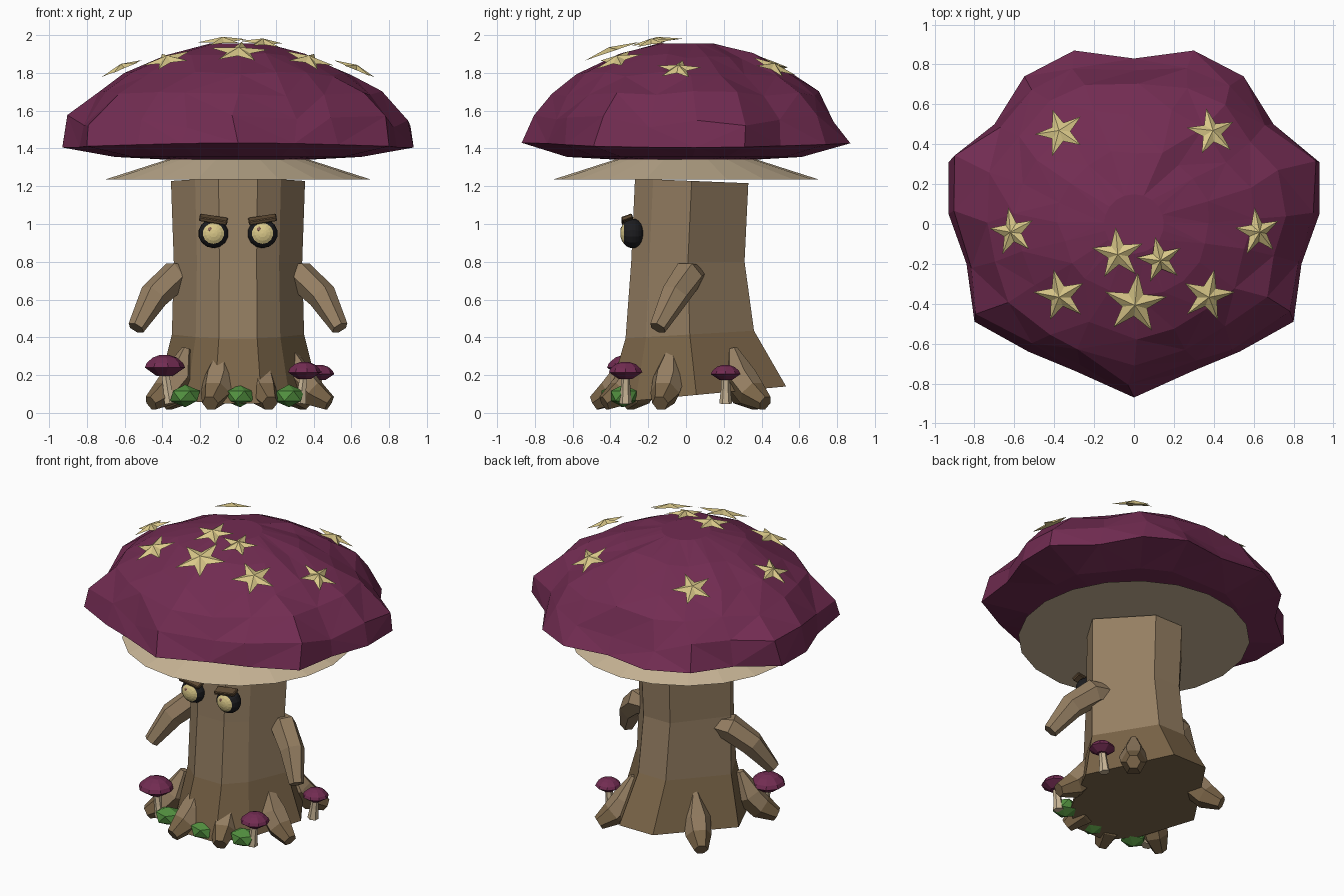
import bpy, bmesh, random
from math import sin, cos, pi, radians, atan2, hypot
from mathutils import Vector, Matrix

random.seed(4)
if "Cube" in bpy.data.objects:
    bpy.data.objects.remove(bpy.data.objects["Cube"])


def material(name, r, g, b):
    m = bpy.data.materials.new(name)
    m.use_nodes = True
    m.diffuse_color = (r, g, b, 1)
    m.node_tree.nodes["Principled BSDF"].inputs["Base Color"].default_value = (r, g, b, 1)
    return m


PURPLE = material("cap purple", .168, .025, .084)
BARK = material("bark brown", .30, .21, .122)
DARK = material("root brown", .2, .132, .066)
CREAM = material("gill cream", .59, .47, .31)
GOLD = material("star yellow", .70, .58, .25)
BLACK = material("eye black", .012, .012, .014)
BROW = material("brow brown", .115, .07, .034)
GREEN = material("moss green", .085, .28, .05)
PUPIL = material("glint tan", .33, .17, .12)


def finish(name, bm, *mats):
    bmesh.ops.recalc_face_normals(bm, faces=bm.faces)
    mesh = bpy.data.meshes.new(name)
    bm.to_mesh(mesh)
    bm.free()
    for m in mats:
        mesh.materials.append(m)
    ob = bpy.data.objects.new(name, mesh)
    bpy.context.collection.objects.link(ob)
    return ob


def loft(rings):
    """Skin a list of equal-sized point rings and close both ends."""
    bm = bmesh.new()
    rows = [[bm.verts.new(p) for p in ring] for ring in rings]
    n = len(rows[0])
    for a, b in zip(rows, rows[1:]):
        for i in range(n):
            j = (i + 1) % n
            bm.faces.new((a[i], a[j], b[j], b[i]))
    bm.faces.new(rows[0])
    bm.faces.new(rows[-1])
    return bm


def circle(r, z, n, x=0, y=0):
    return [(x + r * cos(2 * pi * i / n), y + r * sin(2 * pi * i / n), z) for i in range(n)]


def tube(path, radii, n=6):
    pts = [Vector(p) for p in path]
    rings = []
    for i, (p, r) in enumerate(zip(pts, radii)):
        d = (pts[min(i + 1, len(pts) - 1)] - pts[max(i - 1, 0)]).normalized()
        side = d.cross(Vector((0, 0, 1)))
        if side.length < .01:
            side = Vector((1, 0, 0))
        side.normalize()
        up = side.cross(d)
        rings.append([p + r * (side * cos(2 * pi * k / n) + up * sin(2 * pi * k / n))
                      for k in range(n)])
    return loft(rings)


def mirrored(half):
    """Complete an outline given from front to back along +x."""
    return half + [(-x, y) for x, y in reversed(half) if x > 0]


# Big cap: a lobed outline shrunk ring by ring into a faceted dome
outline = mirrored([(0, -.87), (.3, -.735), (.53, -.64), (.8, -.49), (.84, -.2), (.93, .05),
                    (.93, .31), (.7, .5), (.55, .74), (.3, .87), (0, .83)])
levels = [(.3, 1.335), (.72, 1.355), (1, 1.43), (.91, 1.55), (.82, 1.69),
          (.655, 1.79), (.42, 1.89), (.17, 1.955)]
rings = []
for k, (s, z) in enumerate(levels):
    ring = []
    for x, y in outline:
        r, a = hypot(x, y), atan2(y, x)
        broad = cos(a) ** 2
        if k == 2:
            z_point = z - .025 * broad
        else:
            z_point = z
        s_point = s + .075 * broad if k == 3 else s
        blend = min(1, s_point ** 2)
        r = s_point * (r * blend + .88 * (1 - blend))
        wobble = .02 if 3 <= k <= 6 else 0
        r += random.uniform(-wobble, wobble) * .8
        a += random.uniform(-wobble, wobble) * 2.5
        lift = random.uniform(-wobble, wobble) * (2 if k == 3 else .8)
        ring.append((r * cos(a), r * sin(a), z_point + lift))
    rings.append(ring)
bm = loft(rings)
top = max(bm.faces, key=lambda f: f.calc_center_median().z)
bmesh.ops.poke(bm, faces=[top], offset=.022)
bmesh.ops.triangulate(bm, faces=[f for f in bm.faces if len(f.verts) == 4])
finish("big_cap", bm, PURPLE)

# Gills under the cap
finish("gills", loft([circle(.705, 1.235, 20), circle(.3, 1.365, 20)]), CREAM)

# Trunk: a blunt diamond section; z, centre y, radius x, radius y, tilt to the back
section = mirrored([(.29, -1), (.64, -.68), (1, 0), (.29, 1)])
bm = loft([[(rx * x, cy + ry * y, z + tilt * y) for x, y in section]
           for z, cy, rx, ry, tilt in [(.095, .055, .43, .475, .045), (.415, .02, .35, .34, .02),
                                       (.8, .01, .34, .3, 0), (1.228, .03, .355, .3, -.012)]])
for f in bm.faces:
    f.material_index = int(f.calc_center_median().z < .4)
finish("trunk", bm, BARK, DARK)

# Roots, each bending out from the trunk to its tip, paler on top
for i, (x, y) in enumerate([(-.44, -.29), (-.14, -.46), (.16, -.41), (.46, -.13),
                            (.34, .4), (-.36, .36)]):
    out = Vector((x, y, 0))
    d = out.normalized()
    bm = tube([out - d * .2 + Vector((0, 0, .34)), out - d * .15 + Vector((0, 0, .19)),
               out - d * .07 + Vector((0, 0, .105)), out + d * .025 + Vector((0, 0, .052))],
              (.025, .088, .08, .044))
    for f in bm.faces:
        f.material_index = int(f.calc_center_median().z < .17)
    finish(f"root_{i + 1}", bm, BARK, DARK)

for s, side in ((1, "left"), (-1, "right")):
    # Arms
    bm = tube([(s * .24, .05, .735), (s * .33, .01, .725), (s * .445, -.06, .62),
               (s * .54, -.15, .45)], (.055, .085, .078, .046))
    finish(f"{side}_arm", bm, BARK)

    # Eyes: black ball whose front rings are the iris
    bm = bmesh.new()
    bmesh.ops.create_uvsphere(bm, u_segments=14, v_segments=12, radius=1)
    for f in bm.faces:
        f.material_index = int(f.calc_center_median().z > .75)
    bm.transform(Matrix.Translation((s * .13, -.283, .95)) @ Matrix.Diagonal((.08, .065, .078, 1))
                 @ Matrix.Rotation(pi / 2, 4, "X"))
    finish(f"{side}_eye", bm, BLACK, GOLD)

    # Eye glint
    bm = bmesh.new()
    bmesh.ops.create_icosphere(bm, subdivisions=1, radius=.014)
    bm.transform(Matrix.Translation((s * .13 - .018, -.341, .972)) @ Matrix.Diagonal((1, .4, 1, 1)))
    finish(f"{side}_glint", bm, PUPIL)

    # Brow, sloping down to the middle
    bm = bmesh.new()
    bmesh.ops.create_cube(bm, size=1)
    bm.transform(Matrix.Translation((s * .13, -.312, 1.024)) @ Matrix.Rotation(-s * radians(9), 4, "Y")
                 @ Matrix.Rotation(radians(20), 4, "X") @ Matrix.Diagonal((.15, .06, .024, 1)))
    bmesh.ops.bevel(bm, geom=bm.edges[:], offset=.005, segments=1, affect="EDGES")
    finish(f"{side}_brow", bm, BROW)

# Raised stars lying on the dome: x, y, radius, turn
stars = [(-.37, .46, .13, 20), (.39, .46, .13, 10), (-.61, -.04, .125, 10), (.62, -.04, .125, 8),
         (-.08, -.15, .135, 5), (.13, -.18, .12, 12), (-.37, -.36, .14, 12), (.37, -.36, .14, -12),
         (.005, -.4, .165, -5)]
for i, (x, y, r, turn) in enumerate(stars):
    bm = bmesh.new()
    rim = [bm.verts.new((r * k * cos(a), r * k * sin(a), 0))
           for k, a in [((1, .4)[j % 2], radians(90 + turn + 36 * j)) for j in range(10)]]
    peak = bm.verts.new((0, 0, .026))
    for j in range(10):
        bm.faces.new((rim[j], rim[(j + 1) % 10], peak))
    bm.faces.new(rim[::-1])
    lean = Vector((0, 0, 1)).rotation_difference(Vector((.68 * x, .85 * y, 1)))
    bm.transform(Matrix.Translation((x, y, 1.977 - .41 * (x * x + y * y))) @ lean.to_matrix().to_4x4())
    finish(f"star_{i + 1}", bm, GOLD)

# Small mushrooms: x, y, rim height, radius
for i, (x, y, z, r) in enumerate([(-.39, -.31, .24, .11), (.35, -.32, .215, .09), (.43, .21, .205, .08)]):
    lean = -.03 if x < 0 else .02
    bm = tube([(x - lean, y, .05), (x - lean * .6, y, .12), (x, y, z)], (.034, .026, .022))
    finish(f"small_stem_{i + 1}", bm, CREAM)
    profile = [(.4, -.4), (1, 0), (.9, .22), (.6, .48), (.25, .6)]
    finish(f"small_cap_{i + 1}", loft([circle(r * a, z + r * b, 9, x, y) for a, b in profile]), PURPLE)

# Moss clumps between the roots
for i, (x, y) in enumerate([(-.28, -.34), (.01, -.38), (.27, -.33)]):
    bm = bmesh.new()
    bmesh.ops.create_icosphere(bm, subdivisions=1, radius=1)
    bm.transform(Matrix.Translation((x, y, .09)) @ Matrix.Diagonal((.088, .08, .06, 1)))
    finish(f"moss_{i + 1}", bm, GREEN)
